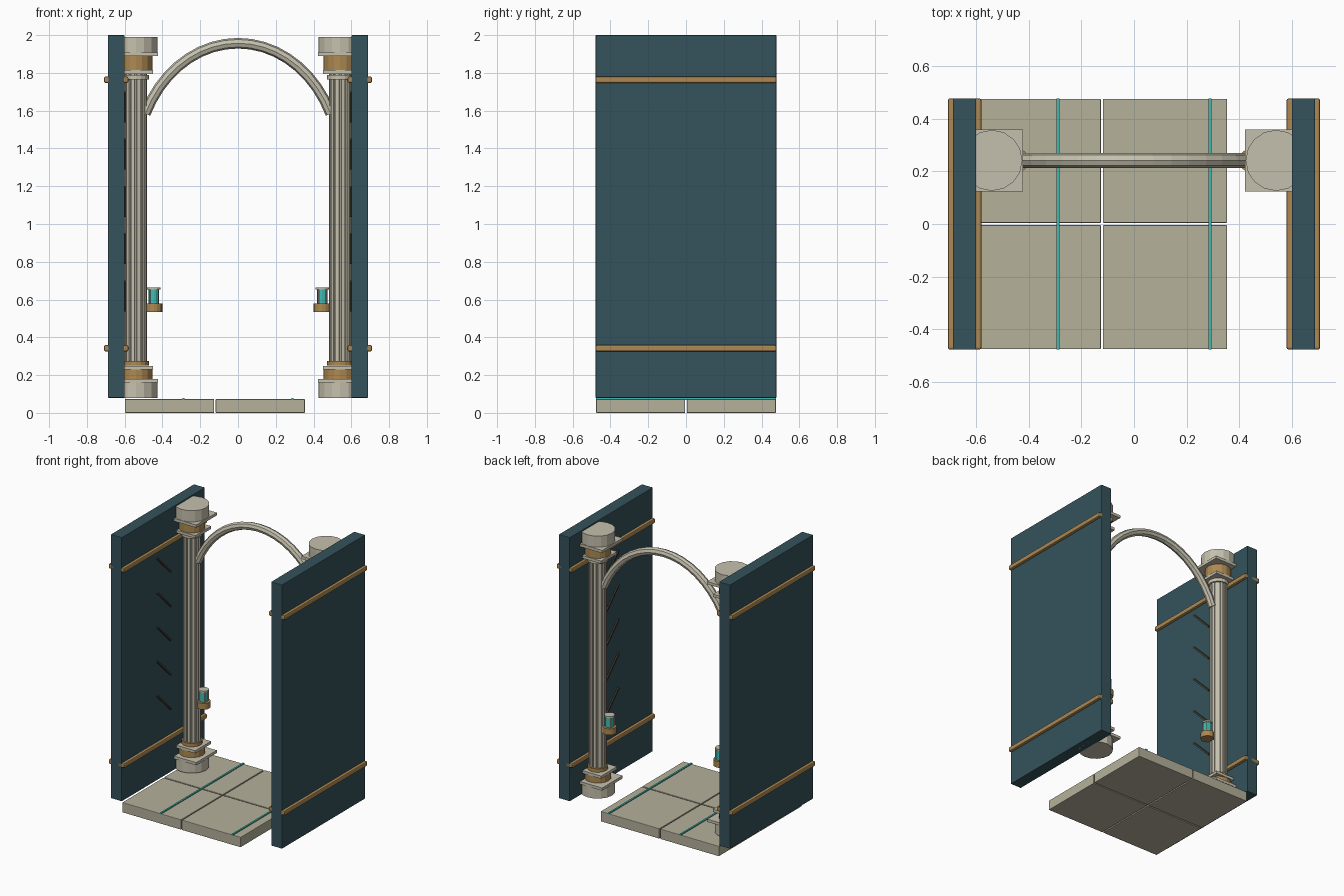
import bpy, bmesh
from math import pi, sin, cos, sqrt

if "Cube" in bpy.data.objects:
    bpy.data.objects.remove(bpy.data.objects["Cube"])


def material(name, rgb):
    m = bpy.data.materials.new(name)
    m.diffuse_color = (*rgb, 1)
    m.use_nodes = True
    m.node_tree.nodes["Principled BSDF"].inputs["Base Color"].default_value = m.diffuse_color
    return m


STONE = material("pale_stone", (0.56, 0.53, 0.42))
TILE = material("floor_stone", (0.46, 0.44, 0.33))
SLATE = material("dark_slate", (0.035, 0.085, 0.105))
GOLD = material("brass", (0.42, 0.25, 0.085))
TEAL = material("teal_glow", (0.05, 0.5, 0.45))
DARK = material("dark_bronze", (0.06, 0.05, 0.035))


def box(name, center, size, mat, bevel=0.0, rot_x=0.0):
    bpy.ops.mesh.primitive_cube_add(size=1, location=center, rotation=(rot_x, 0, 0))
    o = bpy.context.object
    o.name = name
    o.scale = size
    bpy.ops.object.transform_apply(location=False, rotation=False, scale=True)
    if bevel:
        b = o.modifiers.new("Bevel", "BEVEL")
        b.width, b.segments = bevel, 2
    o.data.materials.append(mat)
    return o


def drum(name, x, y, z0, z1, r, mat, sides=16):
    bpy.ops.mesh.primitive_cylinder_add(vertices=sides, radius=r, depth=z1 - z0,
                                        location=(x, y, (z0 + z1) / 2))
    o = bpy.context.object
    o.name = name
    o.data.materials.append(mat)
    return o


def fluted_shaft(name, x, y, z0, z1, r_out, r_in, ribs, mat):
    bm = bmesh.new()
    ring = []
    for i in range(ribs):
        for k, r in ((-0.30, r_out), (0.30, r_out), (0.36, r_in), (0.64, r_in)):
            a = 2 * pi * (i + 0.5 + k) / ribs
            ring.append(bm.verts.new((r * cos(a), r * sin(a), z0)))
    face = bm.faces.new(ring)
    top = bmesh.ops.extrude_face_region(bm, geom=[face])["geom"]
    for v in top:
        if isinstance(v, bmesh.types.BMVert):
            v.co.z = z1
    bmesh.ops.recalc_face_normals(bm, faces=bm.faces)
    me = bpy.data.meshes.new(name)
    bm.to_mesh(me)
    bm.free()
    o = bpy.data.objects.new(name, me)
    o.location = (x, y, 0)
    bpy.context.collection.objects.link(o)
    me.materials.append(mat)


# Floor: four slabs with narrow joints and two inlaid strips
for ix in (-1, 1):
    for iy in (-1, 1):
        box("floor_tile", (-0.122 + 0.24 * ix, 0.24 * iy, 0.0365), (0.472, 0.472, 0.073), TILE, 0.003)
    box("floor_inlay", (0.289 * ix, 0, 0.074), (0.012, 0.955, 0.012), TEAL)

CY = 0.242  # depth of the columns
for s, side in ((-1, "left"), (1, "right")):
    # Side wall with brass rails and diagonal grooves on the inner face
    box(side + "_wall", (0.645 * s, 0, 1.04), (0.088, 0.956, 1.92), SLATE, 0.003)
    for z in (0.342, 1.764):
        box(side + "_rail", (0.645 * s, 0, z), (0.128, 0.956, 0.034), GOLD, 0.008)
    for i in range(5):
        box(side + "_wall_slash", (0.599 * s, 0, 0.62 + 0.25 * i), (0.016, 0.012, 0.22), DARK,
            rot_x=pi / 4)

    # Column: base, shaft and capital
    x = 0.541 * s
    fluted_shaft(side + "_shaft", x, CY, 0.25, 1.80, 0.06, 0.052, 12, STONE)
    for part, z0, z1, r, m in (
            ("base_drum", 0.08, 0.172, 0.116, STONE),
            ("base_band", 0.18, 0.23, 0.088, GOLD),
            ("base_ring", 0.25, 0.275, 0.07, GOLD),
            ("neck_ring", 1.765, 1.79, 0.07, STONE),
            ("capital_band", 1.815, 1.89, 0.088, GOLD),
            ("capital_drum", 1.90, 1.99, 0.116, STONE)):
        drum(f"{side}_{part}", x, CY, z0, z1, r, m)
    for part, z, w in (("base_slab", 0.170, 0.236), ("base_upper_slab", 0.239, 0.182),
                       ("capital_lower_slab", 1.804, 0.182), ("capital_slab", 1.899, 0.236)):
        box(f"{side}_{part}", (x, CY, z), (w, w, 0.02), STONE)

    # Lantern on the inner side of the column
    lx = 0.446 * s
    drum(side + "_lantern_cup", lx, CY, 0.535, 0.58, 0.046, GOLD)
    drum(side + "_lantern_glass", lx, CY, 0.58, 0.655, 0.029, TEAL, 12)
    drum(side + "_lantern_cap", lx, CY, 0.652, 0.664, 0.035, STONE, 12)
    for k in range(4):
        a = pi / 4 + k * pi / 2
        drum(side + "_lantern_post", lx + 0.031 * cos(a), CY + 0.031 * sin(a), 0.575, 0.655, 0.004, STONE, 6)

# Arch: eight-sided tube along an elliptical path between the columns
curve = bpy.data.curves.new("arch", "CURVE")
curve.dimensions = "3D"
curve.bevel_depth = 0.028
curve.bevel_resolution = 2
curve.use_fill_caps = True
N = 18
path = curve.splines.new("POLY")
path.points.add(N)
for i, p in enumerate(path.points):
    t = 1.14 * (2 * i / N - 1)
    p.co = (0.54 * sin(t), CY, 1.317 + 0.64 * cos(t), 1)
curve.materials.append(STONE)
path.use_smooth = False
bpy.context.collection.objects.link(bpy.data.objects.new("arch", curve))
